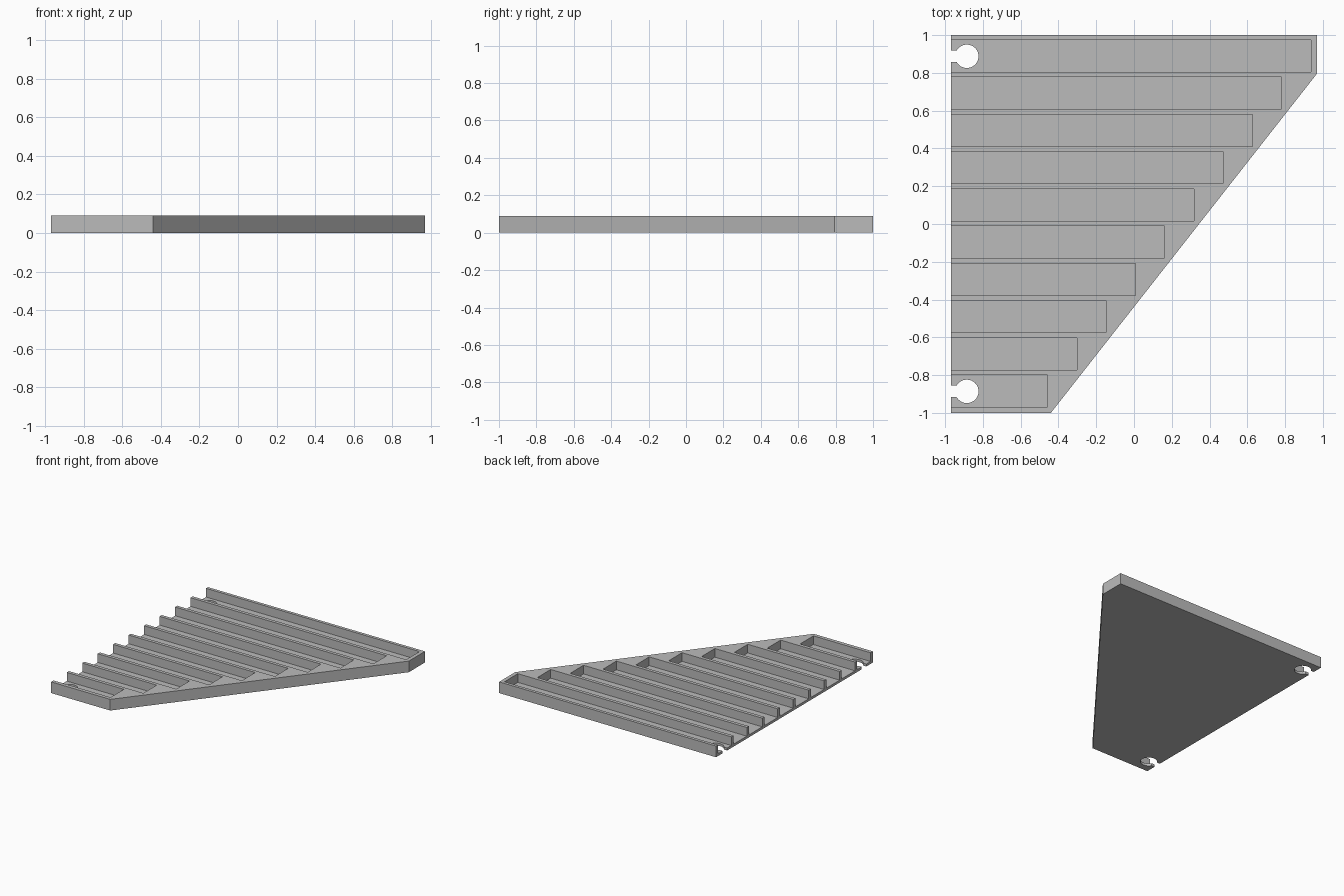
import bpy
import bmesh
from math import asin, cos, sin, pi

cube = bpy.data.objects.get("Cube")
if cube:
    bpy.data.objects.remove(cube)

HALF_X, HEIGHT, FLOOR = 0.968, 0.09, 0.02
SLOTS, PITCH, SLOT_WIDTH, END_STEP = 10, 0.1972, 0.17, 0.155

grey = bpy.data.materials.new("plain grey")
grey.use_nodes = True
colour = (0.5, 0.5, 0.5, 1)
grey.diffuse_color = colour
grey.node_tree.nodes["Principled BSDF"].inputs["Base Color"].default_value = colour


def prisms(name, outlines, bottom, top):
    """Make one object from counter-clockwise outlines, extruded upwards."""
    bm = bmesh.new()
    for outline in outlines:
        low = [bm.verts.new((x, y, bottom)) for x, y in outline]
        high = [bm.verts.new((x, y, top)) for x, y in outline]
        bm.faces.new(low[::-1])
        bm.faces.new(high)
        for i in range(len(low)):
            j = (i + 1) % len(low)
            bm.faces.new((low[i], low[j], high[j], high[i]))
    mesh = bpy.data.meshes.new(name)
    bm.to_mesh(mesh)
    bm.free()
    obj = bpy.data.objects.new(name, mesh)
    bpy.context.collection.objects.link(obj)
    return obj


def keyhole(cx, cy, radius=0.062, half_neck=0.03, steps=32):
    """Round hole with a narrow neck running out past the open edge."""
    gap = asin(half_neck / radius)
    start, sweep = -pi + gap, 2 * (pi - gap)
    arc = [(cx + radius * cos(start + sweep * i / steps),
            cy + radius * sin(start + sweep * i / steps)) for i in range(steps + 1)]
    return arc + [(-1.1, cy + half_neck), (-1.1, cy - half_neck)]


# Tapered plate
plate = prisms("ribbed_plate", [[(-HALF_X, -1), (-0.44, -1), (HALF_X, 0.795),
                                 (HALF_X, 1), (-HALF_X, 1)]], 0, HEIGHT)
plate.data.materials.append(grey)

# Channels, open along the straight edge and shorter towards the front
channels = []
for i in range(SLOTS):
    back, end = 0.975 - i * PITCH, 0.937 - i * END_STEP
    front = back - SLOT_WIDTH
    channels.append([(-1.1, front), (end, front), (end, back), (-1.1, back)])
channel_cutter = prisms("channel_cutter", channels, FLOOR, 0.2)

# Mounting keyholes through the floor of the first and last channels
keyhole_cutter = prisms("keyhole_cutter",
                        [keyhole(-0.885, y) for y in (0.888, -0.886)], -0.1, 0.15)

# Cut, bake the result and drop the cutters
for cutter in (channel_cutter, keyhole_cutter):
    cutter.hide_render = True
    cut = plate.modifiers.new(cutter.name, "BOOLEAN")
    cut.operation, cut.solver, cut.object = "DIFFERENCE", "EXACT", cutter
bpy.context.view_layer.update()
graph = bpy.context.evaluated_depsgraph_get()
baked = bpy.data.meshes.new_from_object(plate.evaluated_get(graph))
plate.modifiers.clear()
plate.data = baked
baked.materials.clear()
baked.materials.append(grey)
for face in baked.polygons:
    face.material_index = 0
for cutter in (channel_cutter, keyhole_cutter):
    bpy.data.objects.remove(cutter)

# Smooth the round holes only
bpy.ops.object.select_all(action="DESELECT")
plate.select_set(True)
bpy.context.view_layer.objects.active = plate
bpy.ops.object.shade_smooth_by_angle()
